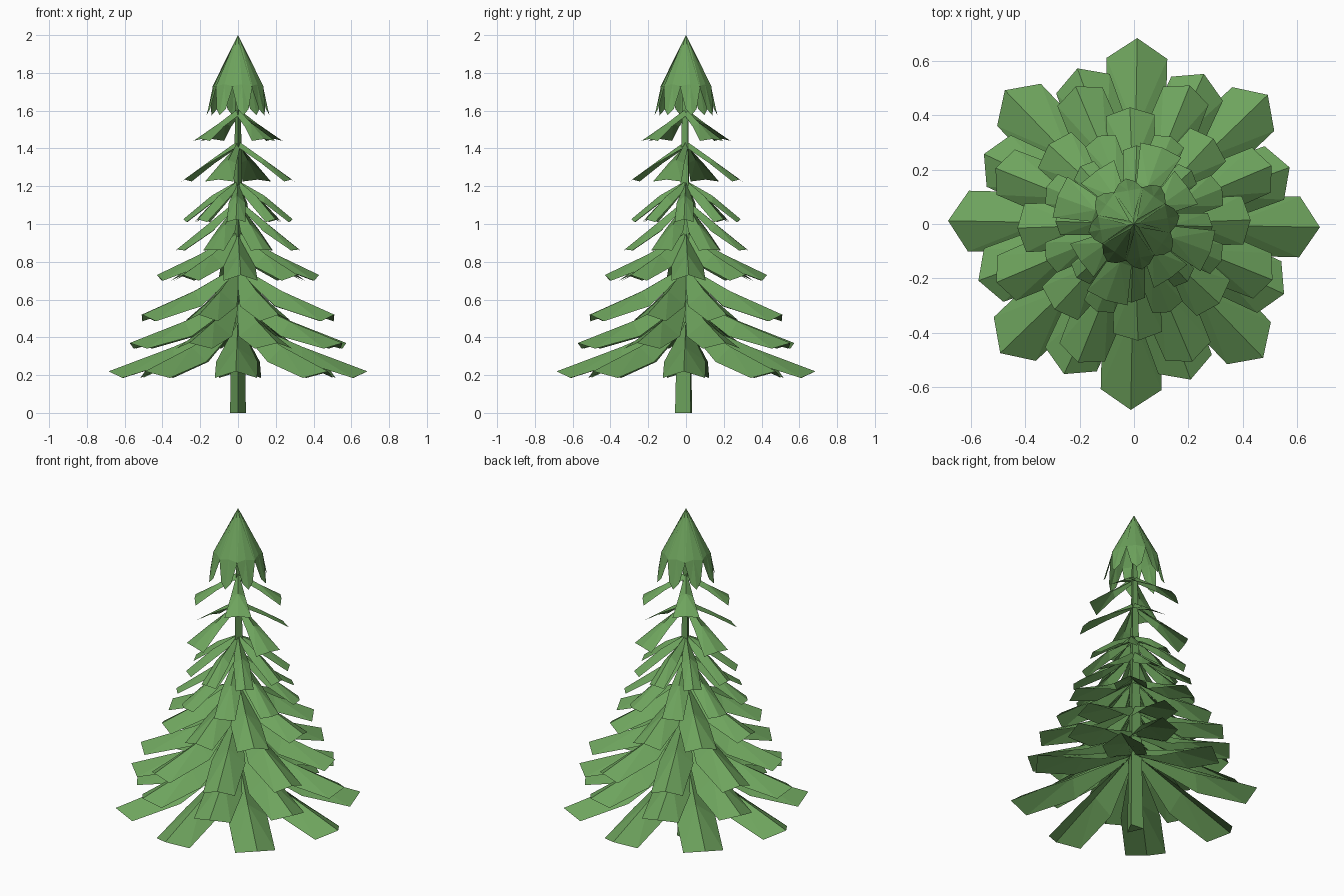
import bpy
from math import radians
from mathutils import Matrix, Vector

cube = bpy.data.objects.get("Cube")
if cube:
    bpy.data.objects.remove(cube, do_unlink=True)

# Single needle-green material
green = bpy.data.materials.new("pine_green")
green.use_nodes = True
color = (0.155, 0.37, 0.11, 1)
green.diffuse_color = color
green.node_tree.nodes["Principled BSDF"].inputs["Base Color"].default_value = color


def make_object(name, verts, faces):
    mesh = bpy.data.meshes.new(name)
    mesh.from_pydata(verts, [], faces)
    mesh.materials.append(green)
    obj = bpy.data.objects.new(name, mesh)
    bpy.context.scene.collection.objects.link(obj)
    return obj


def branch(root_z, mid, tip, shoulder, mid_width, drop):
    """Drooping folded leaf along +x: a ridge with two lowered flanks."""
    verts = [Vector((0, 0, root_z)), Vector((mid[0], 0, mid[1])), Vector((tip[0], 0, tip[1]))]
    for side in (1, -1):
        verts += [Vector((0.015, side * 0.015, root_z - 0.04)),
                  Vector((mid[0], side * mid_width, mid[1] - drop)),
                  Vector((shoulder[0], side * shoulder[1], shoulder[2]))]
    faces = [(0, 3, 4, 1), (1, 4, 5), (1, 5, 2),
             (0, 1, 7, 6), (1, 8, 7), (1, 2, 8)]
    return verts, [f[::-1] for f in faces]


def tier(name, count, turn, *shape):
    """Ring of equal branches around the trunk."""
    base, base_faces = branch(*shape)
    verts, faces = [], []
    for i in range(count):
        spin = Matrix.Rotation(radians(turn + 360 * i / count), 3, "Z")
        start = len(verts)
        verts += [spin @ v for v in base]
        faces += [tuple(start + k for k in f) for f in base_faces]
    return make_object(name, verts, faces)


# Tapered three-sided trunk
section = [(0, -0.058), (0.042, 0.025), (-0.042, 0.032)]
trunk = [(x, y, 0) for x, y in section] + [(x * 0.3, y * 0.3, 1.75) for x, y in section]
make_object("trunk", trunk, [(2, 1, 0), (3, 4, 5)] +
            [(i, (i + 1) % 3, (i + 1) % 3 + 3, i + 3) for i in range(3)])

# name, count, turn, root z, mid ridge, tip, shoulder (r, half width, z), mid width, drop
tier("lowest_branches", 8, -1, 0.50, (0.34, 0.35), (0.685, 0.22), (0.61, 0.112, 0.185), 0.11, 0.08)
tier("second_branches", 8, 20, 0.62, (0.30, 0.485), (0.61, 0.37), (0.55, 0.105, 0.34), 0.105, 0.08)
tier("third_branches", 8, 23, 0.78, (0.25, 0.645), (0.55, 0.52), (0.51, 0.09, 0.485), 0.095, 0.08)
tier("fourth_branches", 8, 2, 0.96, (0.20, 0.84), (0.43, 0.73), (0.40, 0.09, 0.70), 0.085, 0.065)
tier("fifth_branches", 8, 22, 1.13, (0.17, 1.0), (0.35, 0.865), (0.33, 0.06, 0.86), 0.055, 0.04)
tier("sixth_branches", 8, -2, 1.23, (0.14, 1.15), (0.29, 1.025), (0.27, 0.05, 1.01), 0.045, 0.04)
tier("seventh_branches", 4, -20, 1.44, (0.15, 1.34), (0.30, 1.235), (0.29, 0.08, 1.225), 0.045, 0.02)
tier("eighth_branches", 4, 35, 1.61, (0.12, 1.535), (0.24, 1.45), (0.235, 0.075, 1.44), 0.04, 0.02)
tier("crown", 8, 10, 2.0, (0.125, 1.74), (0.17, 1.575), (0.155, 0.03, 1.61), 0.055, 0.01)
